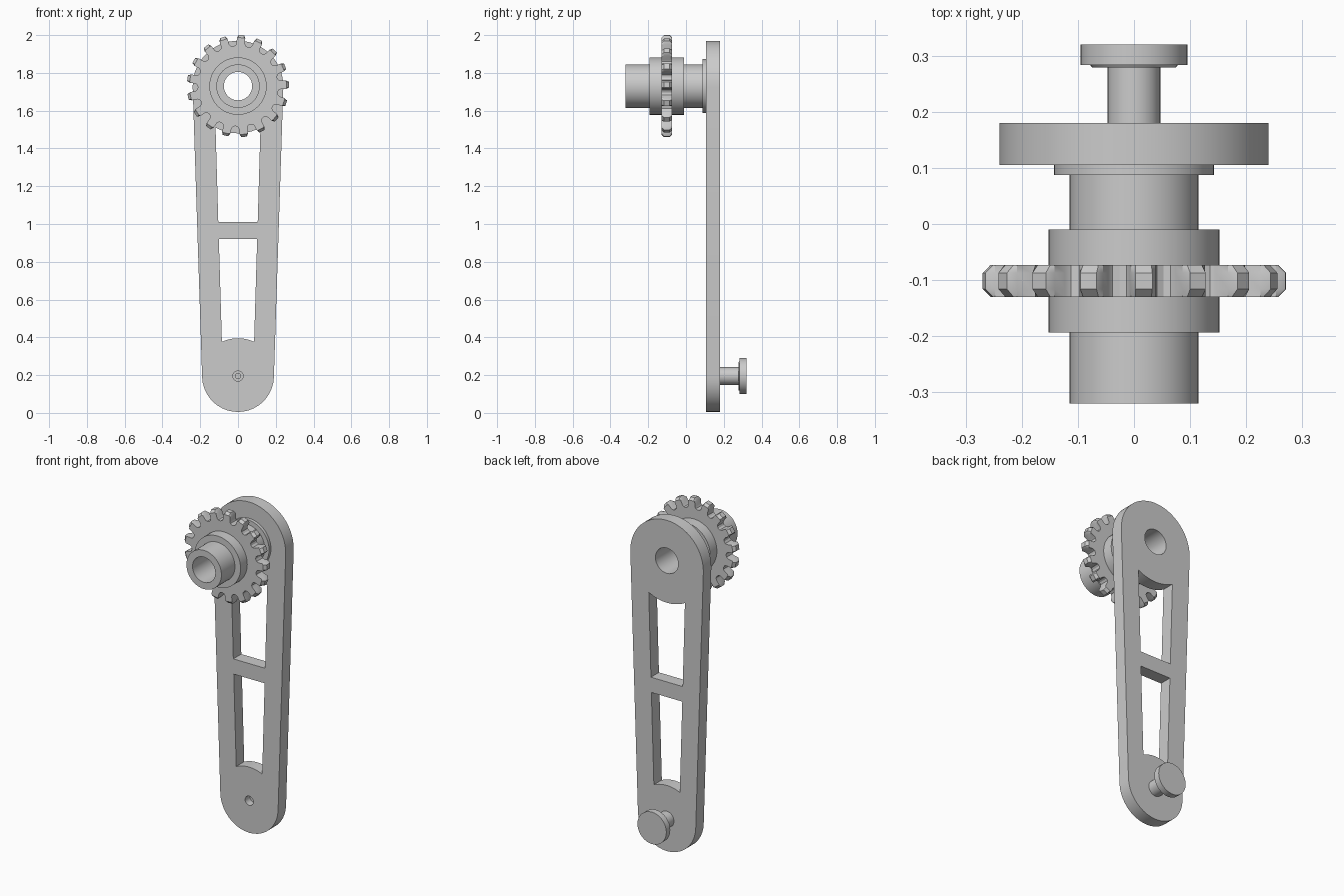
import bpy
import bmesh
from math import sin, cos, radians, pi, asin

cube = bpy.data.objects.get("Cube")
if cube:
    bpy.data.objects.remove(cube)

TOP, BOTTOM = 1.73, 0.195      # heights of the axle and the peg
R_TOP, R_BOTTOM = 0.24, 0.19   # rounded ends of the arm
BORE = 0.075

grey = bpy.data.materials.new("grey metal")
grey.use_nodes = True
colour = (0.6, 0.6, 0.6, 1)
grey.diffuse_color = colour
grey.node_tree.nodes["Principled BSDF"].inputs["Base Color"].default_value = colour


def finish(obj):
    """Select the part, give it its material and smooth its round sides."""
    bpy.ops.object.select_all(action='DESELECT')
    obj.select_set(True)
    bpy.context.view_layer.objects.active = obj
    bpy.ops.object.shade_smooth_by_angle(angle=radians(30))


def make_object(name, bm):
    bmesh.ops.remove_doubles(bm, verts=bm.verts, dist=0.0002)
    bmesh.ops.recalc_face_normals(bm, faces=bm.faces)
    mesh = bpy.data.meshes.new(name)
    bm.to_mesh(mesh)
    bm.free()
    obj = bpy.data.objects.new(name, mesh)
    bpy.context.collection.objects.link(obj)
    mesh.materials.append(grey)
    finish(obj)
    return obj


def loft(name, rings, z, closed):
    """Join rings of (angle, radius, y) points around an axis along y."""
    bm = bmesh.new()
    loops = [[bm.verts.new((r * cos(a), y, z + r * sin(a))) for a, r, y in ring]
             for ring in rings]
    pairs = list(zip(loops, loops[1:]))
    if closed:
        pairs.append((loops[-1], loops[0]))
    for one, two in pairs:
        for i in range(len(one)):
            j = (i + 1) % len(one)
            bm.faces.new((one[i], one[j], two[j], two[i]))
    return make_object(name, bm)


def lathe(name, profile, z, closed=False, sides=48):
    rings = [[(2 * pi * i / sides, r, y) for i in range(sides)] for r, y in profile]
    return loft(name, rings, z, closed)


def arc(radius, z, start, end, steps):
    angles = [start + (end - start) * i / steps for i in range(steps + 1)]
    return [(radius * cos(a), z + radius * sin(a)) for a in angles]


def circle(radius, z, sides=48):
    return arc(radius, z, 0, 2 * pi, sides)[:-1]


def plate(name, outlines, y_front, y_back):
    """Extrude an outline with holes along y."""
    curve = bpy.data.curves.new(name, 'CURVE')
    curve.dimensions = '2D'
    curve.fill_mode = 'BOTH'
    curve.extrude = (y_back - y_front) / 2
    for outline in outlines:
        spline = curve.splines.new('POLY')
        spline.points.add(len(outline) - 1)
        for point, (x, z) in zip(spline.points, outline):
            point.co = (x, z, 0, 1)
        spline.use_cyclic_u = True
    temp = bpy.data.objects.new(name + "_outline", curve)
    bpy.context.collection.objects.link(temp)
    bpy.context.view_layer.update()
    mesh = temp.to_mesh()
    bm = bmesh.new()
    bm.from_mesh(mesh)
    temp.to_mesh_clear()
    bpy.data.objects.remove(temp)
    for v in bm.verts:
        x, z, depth = v.co
        v.co = (x, (y_front + y_back) / 2 - depth, z)
    return make_object(name, bm)


def half_width(z):
    """Half width of the tapering windows."""
    return 0.073 + 0.031 * z


def arc_window(radius, centre, bar_z, side):
    """Window between the crossbar and an arc around one end of the arm."""
    edge = half_width(centre + side * radius)
    spread = asin(edge / radius)
    middle = side * pi / 2
    rim = arc(radius, centre, middle - spread, middle + spread, 10)
    bar = half_width(bar_z)
    return rim + [(-side * bar, bar_z), (side * bar, bar_z)]


# Arm: tangent outline of two round ends, two windows and two holes
tilt = asin((R_TOP - R_BOTTOM) / (TOP - BOTTOM))
outline = (arc(R_TOP, TOP, -tilt, pi + tilt, 28)
           + arc(R_BOTTOM, BOTTOM, pi + tilt, 2 * pi - tilt, 20))
plate("crank_arm", [outline,
                    arc_window(0.25, TOP, 1.01, -1),
                    arc_window(0.2, BOTTOM, 0.92, 1),
                    circle(BORE, TOP),
                    circle(0.027, BOTTOM)], 0.105, 0.18)

# Hollow axle with its wide hub and collar
lathe("axle", [(BORE, -0.32), (0.115, -0.32), (0.115, -0.193), (0.152, -0.193),
               (0.152, -0.01), (0.115, -0.01), (0.115, 0.087), (0.143, 0.087),
               (0.143, 0.105), (BORE, 0.105)], TOP, closed=True)

# Gear: one tooth and valley repeated, tips chamfered towards both faces
TEETH = 17
TIP = 0.271
tooth = [(-3.2, TIP), (3.2, TIP), (5, 0.255), (5.7, 0.226), (7.3, 0.216),
         (10.6, 0.212), (13.9, 0.216), (15.5, 0.226), (16.2, 0.255)]
gear_outline = [(radians(86.3 + 360 * t / TEETH + a), r)
                for t in range(TEETH) for a, r in tooth]


def gear_ring(y, limit):
    return [(a, min(r, limit), y) for a, r in gear_outline]


loft("gear", [gear_ring(-0.13, 0.14), gear_ring(-0.13, 0.257),
              gear_ring(-0.116, TIP), gear_ring(-0.087, TIP),
              gear_ring(-0.073, 0.257), gear_ring(-0.073, 0.14)], TOP, True)

# Handle peg with a flanged head and a small screw socket in front
lathe("handle_peg", [(0, 0.24), (0.014, 0.24), (0.014, 0.15), (0.027, 0.15),
                     (0.027, 0.18), (0.047, 0.18), (0.047, 0.279), (0.075, 0.279),
                     (0.078, 0.283), (0.095, 0.283), (0.095, 0.32), (0, 0.32)],
      BOTTOM, sides=32)
